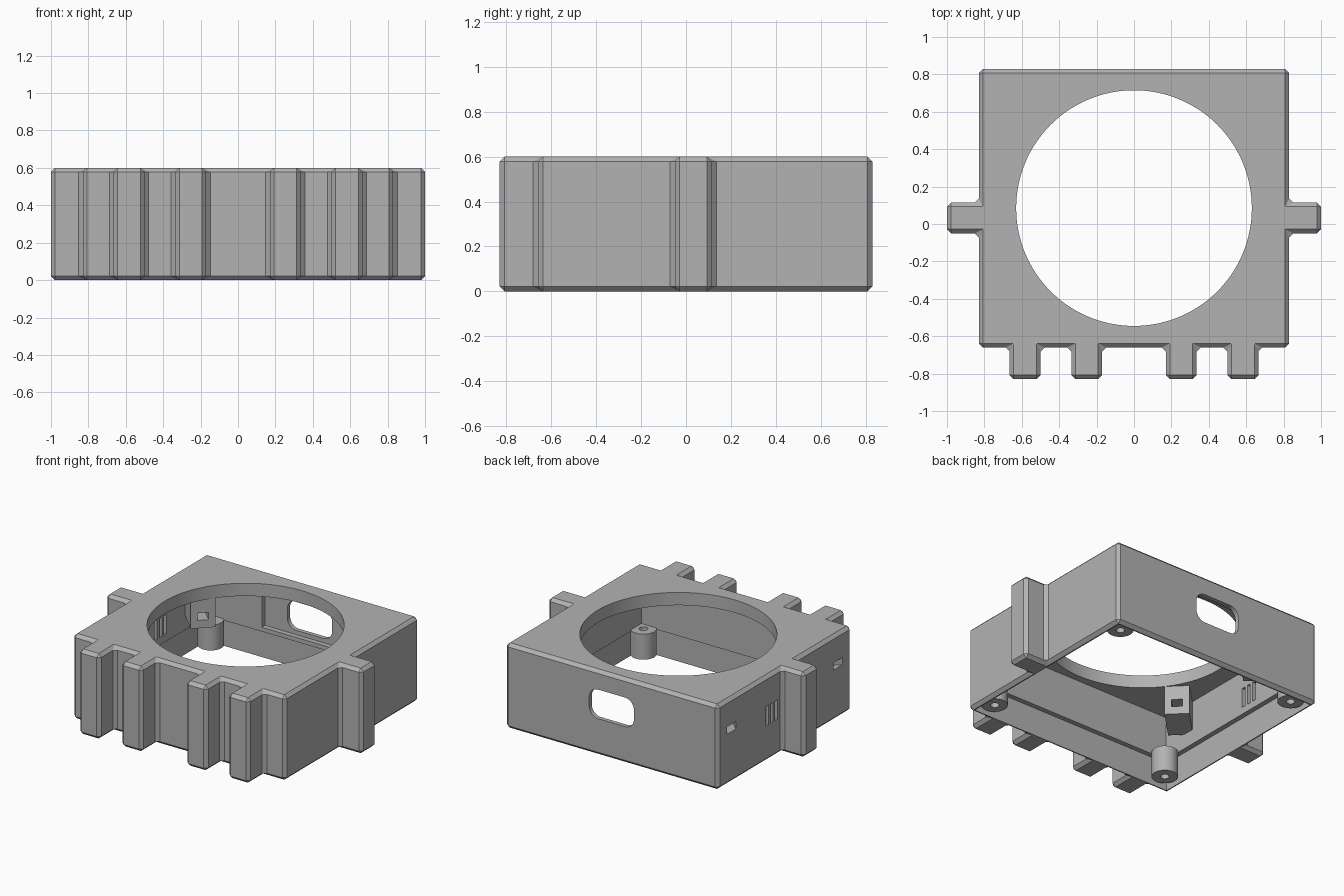
import bpy, bmesh, math
from mathutils import Vector, Matrix

cube = bpy.data.objects.get("Cube")
if cube:
    bpy.data.objects.remove(cube, do_unlink=True)

grey = bpy.data.materials.new("grey_plastic")
grey.use_nodes = True
colour = (0.45, 0.45, 0.45, 1)
grey.diffuse_color = colour
grey.node_tree.nodes["Principled BSDF"].inputs["Base Color"].default_value = colour

MID_Y = 0.085   # centre of the housing, apart from its tabs


def finish(name, bm):
    bmesh.ops.recalc_face_normals(bm, faces=bm.faces)
    mesh = bpy.data.meshes.new(name)
    bm.to_mesh(mesh)
    bm.free()
    obj = bpy.data.objects.new(name, mesh)
    bpy.context.collection.objects.link(obj)
    mesh.materials.append(grey)
    return obj


def box(name, lo, hi, turn=0, round_axis=None, radius=0):
    """Box between two corners, optionally turned about z or rounded along one axis."""
    lo, hi = Vector(lo), Vector(hi)
    bm = bmesh.new()
    bmesh.ops.create_cube(bm, size=1)
    bmesh.ops.scale(bm, vec=hi - lo, verts=bm.verts)
    if round_axis is not None:
        edges = [e for e in bm.edges
                 if abs((e.verts[0].co - e.verts[1].co).normalized()[round_axis]) > 0.9]
        bmesh.ops.bevel(bm, geom=edges, offset=radius, segments=6, profile=0.5, affect='EDGES')
    bmesh.ops.rotate(bm, matrix=Matrix.Rotation(turn, 3, 'Z'), verts=bm.verts)
    bmesh.ops.translate(bm, vec=(lo + hi) / 2, verts=bm.verts)
    return finish(name, bm)


def cylinder(name, x, y, z0, z1, r, sides=48):
    bm = bmesh.new()
    bmesh.ops.create_cone(bm, cap_ends=True, segments=sides, radius1=r, radius2=r, depth=z1 - z0)
    bmesh.ops.translate(bm, vec=(x, y, (z0 + z1) / 2), verts=bm.verts)
    return finish(name, bm)


def cut(obj, cutter, keep=False):
    mod = obj.modifiers.new("cut", 'BOOLEAN')
    mod.operation, mod.solver, mod.object = 'DIFFERENCE', 'EXACT', cutter
    bpy.context.view_layer.update()
    bpy.context.view_layer.objects.active = obj
    bpy.ops.object.modifier_apply(modifier=mod.name)
    if not keep:
        bpy.data.objects.remove(cutter, do_unlink=True)


def smooth(obj):
    bpy.ops.object.select_all(action='DESELECT')
    obj.select_set(True)
    bpy.context.view_layer.objects.active = obj
    bpy.ops.object.shade_smooth_by_angle(angle=math.radians(30))


# Housing outline: right half from front to back, then mirrored
front, tip, side = -0.66, -0.83, 0.83
half = []
for a, b in ((0.17, 0.335), (0.5, 0.665)):
    half += [(a, front), (a, tip), (b, tip), (b, front)]
half += [(side, front), (side, -0.05), (1, -0.05), (1, 0.115), (side, 0.115), (side, 0.83)]
outline = half + [(-x, y) for x, y in reversed(half)]

bm = bmesh.new()
base = bm.faces.new([bm.verts.new((x, y, 0)) for x, y in outline])
top = bmesh.ops.extrude_face_region(bm, geom=[base])["geom"]
bmesh.ops.translate(bm, vec=(0, 0, 0.6), verts=[v for v in top if isinstance(v, bmesh.types.BMVert)])
bmesh.ops.recalc_face_normals(bm, faces=bm.faces)
bmesh.ops.bevel(bm, geom=bm.edges[:], offset=0.022, segments=1, affect='EDGES')
housing = finish("housing", bm)

# Open cavity with a stepped wall, and the large round opening
for w, z0, z1 in ((0.8, -0.1, 0.2), (0.765, 0.1, 0.51)):
    d = w - MID_Y
    cut(housing, box("cavity", (-w, MID_Y - d, z0), (w, MID_Y + d, z1)))
cut(housing, cylinder("opening", 0, MID_Y, 0.3, 0.8, 0.63, 128))

# Rounded port in the back wall with a shallow recess inside
cut(housing, box("port_recess", (-0.35, 0.7, 0.23), (0.35, 0.8, 0.48)))
cut(housing, box("port", (-0.175, 0.7, 0.26), (0.175, 0.9, 0.465), 0, 1, 0.07))

# Three vent slots in the side wall
for i in (-1, 0, 1):
    y = 0.23 + i * 0.052
    cut(housing, box("vent", (-0.9, y - 0.014, 0.25), (-0.7, y + 0.014, 0.39)))

# Diagonal brackets with a channel that runs out through the side wall
for label, s in (("back", 1), ("front", -1)):
    def diagonal(name, length, width, z0, z1, cx, cy):
        c = Vector((cx, MID_Y + s * (cy - MID_Y), 0))
        h = Vector((length / 2, width / 2, 0))
        return box(name, c - h + Vector((0, 0, z0)), c + h + Vector((0, 0, z1)), -s * math.pi / 4)

    bracket = diagonal(label + "_bracket", 0.27, 0.16, 0.305, 0.52, -0.655, 0.505)
    channel = diagonal("channel", 0.9, 0.07, 0.36, 0.412, -0.76, 0.61)
    cut(housing, channel, keep=True)
    cut(bracket, channel)

# Screw posts in the four corners
for ylabel, y in (("front", -0.54), ("back", 0.71)):
    for xlabel, x in (("right", -0.71), ("left", 0.71)):
        post = cylinder(f"{ylabel}_{xlabel}_post", x, y, 0.03, 0.21, 0.084)
        cut(post, cylinder("screw_hole", x, y, -0.1, 0.4, 0.028, 24))
        smooth(post)

smooth(housing)
